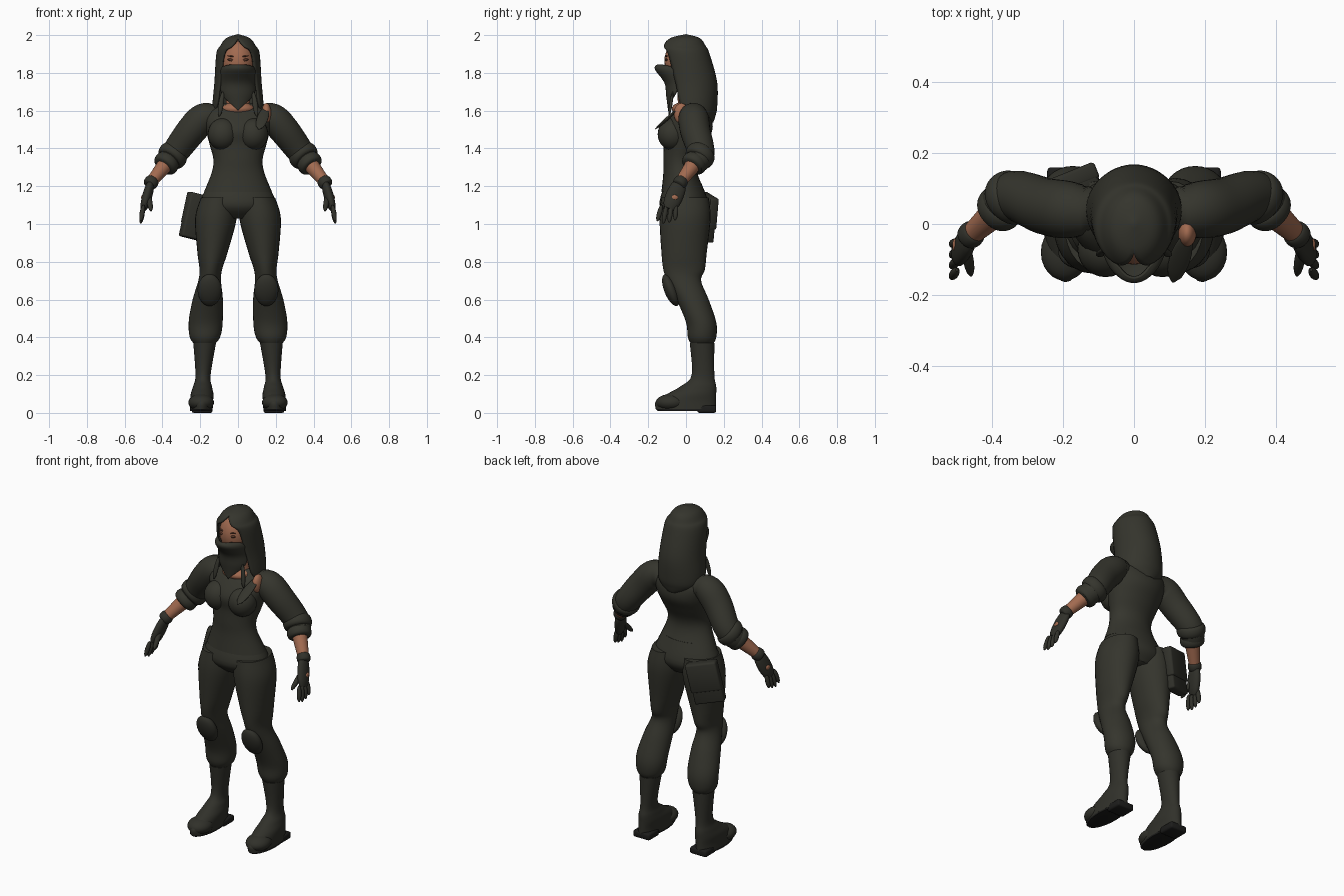
import bpy
import bmesh
from math import cos, sin, pi, radians
from mathutils import Vector, Matrix, Euler

cube = bpy.data.objects.get("Cube")
if cube:
    bpy.data.objects.remove(cube, do_unlink=True)


def material(name, *rgb):
    mat = bpy.data.materials.new(name)
    mat.use_nodes = True
    mat.diffuse_color = (*rgb, 1)
    shader = mat.node_tree.nodes["Principled BSDF"]
    shader.inputs["Base Color"].default_value = (*rgb, 1)
    return mat


cloth = material("dark olive cloth", .035, .035, .026)
leather = material("dark leather", .03, .03, .023)
skin = material("tan skin", .36, .145, .08)
sole = material("black sole", .012, .012, .011)
lashes = material("brown lashes", .09, .035, .02)


def finish(name, bm, mat):
    bmesh.ops.remove_doubles(bm, verts=bm.verts, dist=.0005)
    bmesh.ops.recalc_face_normals(bm, faces=bm.faces)
    mesh = bpy.data.meshes.new(name)
    bm.to_mesh(mesh)
    bm.free()
    mesh.materials.append(mat)
    obj = bpy.data.objects.new(name, mesh)
    bpy.context.collection.objects.link(obj)
    bpy.ops.object.select_all(action="DESELECT")
    obj.select_set(True)
    bpy.context.view_layer.objects.active = obj
    bpy.ops.object.shade_smooth_by_angle(angle=radians(50))
    return obj


def smooth_rows(rows, steps=5):
    """Spline interpolation through rows of numbers."""
    result = []
    last = len(rows) - 1
    for i in range(last):
        before, start = rows[max(i - 1, 0)], rows[i]
        end, after = rows[i + 1], rows[min(i + 2, last)]
        for step in range(steps):
            t = step / steps
            result.append([b + t / 2 * (c - a + t * (2*a - 5*b + 4*c - d + t * (3*(b - c) + d - a)))
                           for a, b, c, d in zip(before, start, end, after)])
    return result + [list(rows[-1])]


def surface(name, rows, mat, closed=True):
    """Faces between rows of points; closed rows also get end caps."""
    bm = bmesh.new()
    grid = [[bm.verts.new(point) for point in row] for row in rows]
    count = len(grid[0])
    for lower, upper in zip(grid, grid[1:]):
        for j in range(count if closed else count - 1):
            k = (j + 1) % count
            bm.faces.new((lower[j], lower[k], upper[k], upper[j]))
    if closed:
        bm.faces.new(grid[0])
        bm.faces.new(grid[-1])
    return finish(name, bm, mat)


def around(count=28):
    return [2 * pi * j / count for j in range(count)]


def leg_axis(z):
    """Sideways position of the leg centre line at a height."""
    return .17 - (.1 if z > .5 else .05) * (z - .5)


def column(name, levels, mat, side=0):
    """Upright form from levels of (height, front, back, half width)."""
    rows = []
    for z, front, back, half in smooth_rows(levels):
        middle, depth = (front + back) / 2, (back - front) / 2
        x = side * leg_axis(z)
        rows.append([(x + half * cos(t), middle + depth * sin(t), z) for t in around()])
    return surface(name, rows, mat)


def wrap(name, levels, mat, covers_front):
    """Open cloth from levels of (height, front, back, half width, edge angle)."""
    rows = []
    for z, front, back, half, edge in smooth_rows(levels):
        middle, depth = (front + back) / 2, (back - front) / 2
        start = radians(max(edge, 0))
        span = 2 * pi - 2 * start
        if covers_front:
            start, span = -start, 2 * start
        angles = [start + span * j / 32 for j in range(33)]
        rows.append([(half * sin(t), middle - depth * cos(t), z) for t in angles])
    obj = surface(name, rows, mat, closed=False)
    shell = obj.modifiers.new("thickness", "SOLIDIFY")
    shell.thickness, shell.offset = .01, 0
    return obj


def tube(name, rings, mat, side=1, flat=1):
    """Limb through rings of (x, y, z, radius), each square to the path."""
    centres = [Vector(ring[:3]) for ring in rings]
    rows = []
    for i, centre in enumerate(centres):
        along = centres[min(i + 1, len(rings) - 1)] - centres[max(i - 1, 0)]
        along.normalize()
        across = Vector((1, 0, 0))
        across = (across - along * across.dot(along)).normalized()
        deep = along.cross(across) * flat
        row = [centre + rings[i][3] * (across * cos(t) + deep * sin(t)) for t in around()]
        rows.append([(side * p.x, p.y, p.z) for p in row])
    return surface(name, rows, mat)


def band(name, start, end, radius, mat, side=1, flat=1, ends=.8):
    """Bulging piece between two points, narrowing to the given share at its ends."""
    rings = []
    for step in range(9):
        t = step / 8
        swell = ends + (1 - ends) * max(sin(pi * t), 0) ** .5
        rings.append((*start.lerp(end, t), radius * swell))
    return tube(name, rings, mat, side, flat)


def placed(centre, size, tilt):
    turn = Euler([radians(angle) for angle in tilt])
    return Matrix.LocRotScale(Vector(centre), turn, Vector(size))


def blob(name, centre, radii, mat, tilt=(0, 0, 0)):
    bm = bmesh.new()
    bmesh.ops.create_uvsphere(bm, u_segments=24, v_segments=14, radius=1,
                              matrix=placed(centre, radii, tilt))
    return finish(name, bm, mat)


def block(name, centre, size, mat, tilt=(0, 0, 0)):
    bm = bmesh.new()
    bmesh.ops.create_cube(bm, size=1, matrix=placed(centre, size, tilt))
    bmesh.ops.bevel(bm, geom=bm.edges[:], offset=.01, segments=2, affect="EDGES", profile=.5)
    return finish(name, bm, mat)


# Head, neck and bare skin at the neckline and torn shoulder
blob("head", (0, -.015, 1.86), (.09, .1, .12), skin)
column("neck", [(1.58, -.04, .08, .07), (1.78, -.05, .05, .05)], skin)
blob("neckline", (0, -.015, 1.61), (.085, .06, .035), skin)
blob("bare_shoulder", (.15, -.025, 1.585), (.026, .04, .055), skin)

# Hood draped down the back, and mask with a hanging point
wrap("hood", [(2, 0, 0, 0, 0), (1.98, -.08, .07, .06, 0), (1.94, -.12, .1, .09, 20),
              (1.9, -.12, .12, .11, 40), (1.75, -.1, .16, .12, 50), (1.62, -.08, .16, .13, 60),
              (1.57, -.04, .15, .11, 100), (1.54, 0, .14, .06, 140)], cloth, covers_front=False)
wrap("mask", [(1.84, -.15, .08, .06, 40), (1.82, -.16, .1, .09, 80), (1.75, -.11, .07, .09, 80),
              (1.68, -.1, .06, .09, 60), (1.6, -.09, .05, .05, 0)], cloth, covers_front=True)

# Fitted shirt, hips and torn shoulder flap
column("shirt", [(1.17, -.13, .1, .18), (1.27, -.12, .06, .14), (1.34, -.12, .06, .13),
                 (1.42, -.12, .1, .15), (1.5, -.13, .14, .17), (1.58, -.08, .13, .18),
                 (1.64, -.02, .09, .09)], cloth)
column("pelvis", [(1.22, -.11, .08, .15), (1.1, -.14, .12, .2), (1.03, -.08, .08, .1)], cloth)
band("shoulder_flap", Vector((.15, -.03, 1.62)), Vector((.11, -.165, 1.5)), .03, cloth,
     flat=.3, ends=.1)

elbow = Vector((.34, .08, 1.37))
wrist = Vector((.46, -.03, 1.22))
knuckles = Vector((.5, -.09, 1.08))

for side, label in ((1, "left"), (-1, "right")):
    # Eyes, brows, bust and hood ties
    for feature, height, thickness in (("eye", 1.868, .007), ("brow", 1.888, .004)):
        blob(f"{label}_{feature}", (side * .035, -.103, height), (.02, .007, thickness),
             lashes, (0, side * -10, 0))
    blob(f"{label}_bust", (side * .08, -.07, 1.475), (.08, .08, .085), cloth)
    band(f"{label}_hood_tie", Vector((.08, -.07, 1.7)), Vector((.1, -.09, 1.57)), .014,
         cloth, side, flat=.6, ends=.2)

    # Sleeve with a fold at the elbow and a rolled cuff
    arm = [(.1, .04, 1.57, .06), (.18, .04, 1.56, .08), (.25, .05, 1.49, .08),
           (*elbow, .07), (*elbow.lerp(wrist, .4), .06)]
    tube(f"{label}_sleeve", smooth_rows(arm), cloth, side)
    for fold, start, end, radius in (("elbow_fold", -.1, .2, .08), ("cuff", .2, .45, .068)):
        band(f"{label}_{fold}", elbow.lerp(wrist, start), elbow.lerp(wrist, end), radius,
             cloth, side)

    # Forearm and glove
    tube(f"{label}_forearm", [(*elbow, .05), (*wrist, .03)], skin, side)
    band(f"{label}_glove_cuff", elbow.lerp(wrist, .9), elbow.lerp(wrist, 1.1), .038,
         leather, side)
    band(f"{label}_palm", wrist, knuckles, .026, leather, side, flat=1.8, ends=.6)
    blob(f"{label}_hand_patch", (side * .505, -.06, 1.14), (.008, .018, .014), skin)
    for finger in range(4):
        spread = (finger - 1.5) * .026
        shorter = .012 * abs(finger - 1.3)
        root = knuckles + Vector((0, spread, .02))
        tip = knuckles + Vector((.015, spread * 1.2 - .015, shorter - .08))
        band(f"{label}_finger_{finger}", root, tip, .013, leather, side, ends=.3)
    band(f"{label}_thumb", wrist.lerp(knuckles, .4), Vector((.46, -.145, 1.07)), .015,
         leather, side, ends=.3)

    # Baggy trouser leg and knee pad
    column(f"{label}_trouser_leg",
           [(1.14, -.13, .12, .09), (1.03, -.14, .13, .11), (.85, -.13, .11, .08),
            (.76, -.12, .1, .06), (.7, -.1, .08, .06), (.6, -.05, .12, .08),
            (.48, 0, .16, .09), (.4, .01, .16, .08), (.36, .03, .14, .05)], cloth, side)
    blob(f"{label}_knee_pad", (side * .15, -.08, .65), (.064, .035, .09), leather, (22, 0, 0))

    # Boot with a rounded toe, thin sole and heel
    column(f"{label}_boot", [(.37, .02, .15, .06), (.2, .03, .15, .04), (.14, -.03, .16, .05),
                             (.1, -.1, .16, .06), (.06, -.16, .16, .06), (.02, -.16, .16, .06)],
           leather, side)
    blob(f"{label}_boot_toe", (side * .195, -.08, .055), (.068, .08, .045), leather)
    column(f"{label}_boot_sole", [(.02, -.16, .15, .06), (.01, -.15, .15, .06)], sole, side)
    block(f"{label}_boot_heel", (side * .19, .11, .02), (.11, .1, .04), sole)

# Hip pouch with a flap
for name, centre, size in (("hip_pouch", (-.205, .1, 1.035), (.17, .06, .24)),
                           ("pouch_flap", (-.2, .115, 1.07), (.176, .05, .17))):
    block(name, centre, size, leather, (0, 13, 22))
